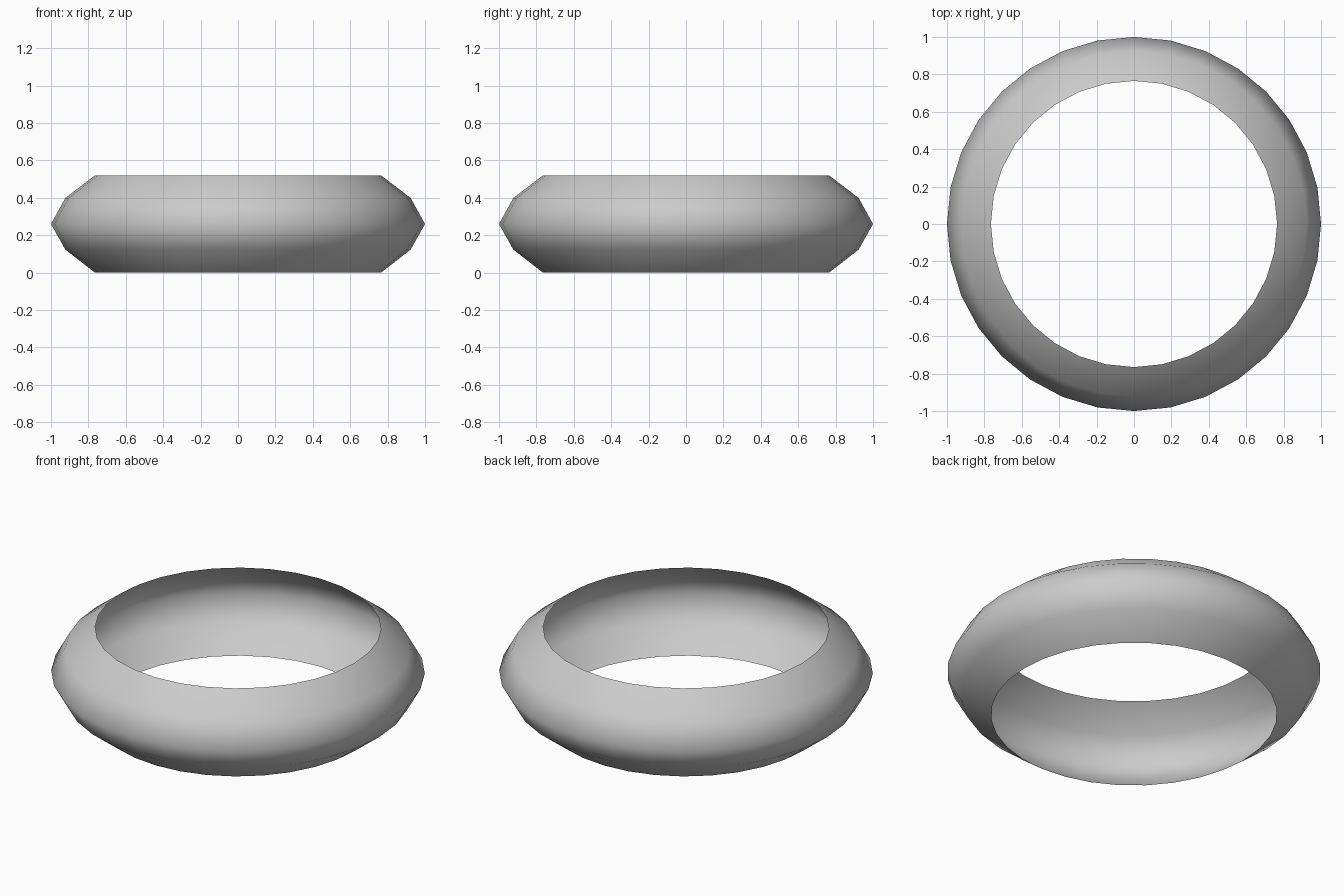
import bpy, bmesh
from math import cos, sin, tau

if "Cube" in bpy.data.objects:
    bpy.data.objects.remove(bpy.data.objects["Cube"])

SEGMENTS = 32
# Half-profile of the hollow band: (radius, height)
PROFILE = [(0.765, 0.0), (0.923, 0.123), (1.0, 0.26), (0.923, 0.399), (0.765, 0.52)]

# Open, bulging ring shell: profile revolved around z
bm = bmesh.new()
rings = [[bm.verts.new((r * cos(tau * i / SEGMENTS), r * sin(tau * i / SEGMENTS), z))
          for i in range(SEGMENTS)] for r, z in PROFILE]
for low, high in zip(rings, rings[1:]):
    for i in range(SEGMENTS):
        j = (i + 1) % SEGMENTS
        face = bm.faces.new((low[i], low[j], high[j], high[i]))
        face.smooth = True

mesh = bpy.data.meshes.new("ring_band")
bm.to_mesh(mesh)
bm.free()
ring = bpy.data.objects.new("ring_band", mesh)
bpy.context.collection.objects.link(ring)
